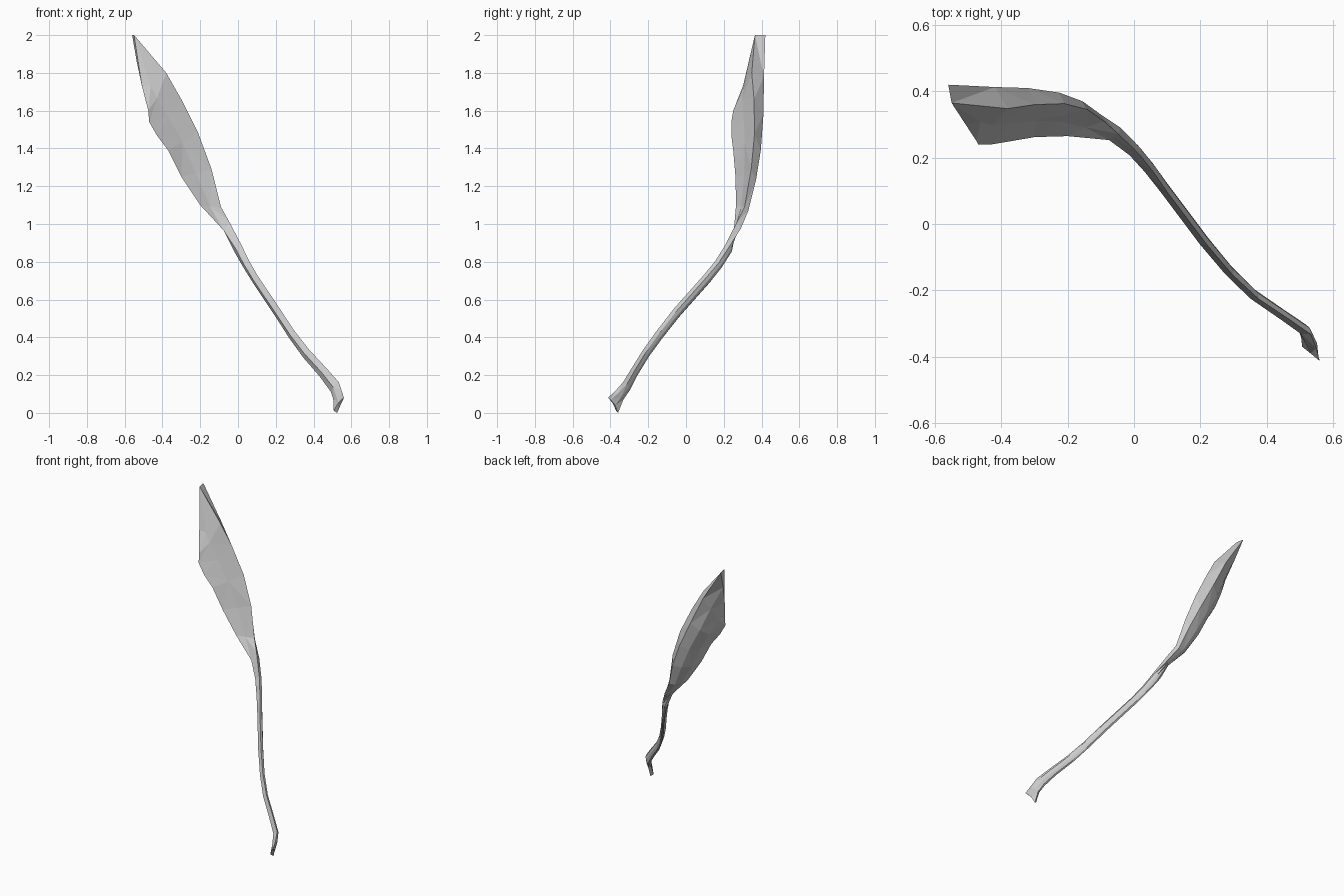
import bpy, bmesh
from math import cos, sin, radians
from mathutils import Vector as V

# Stem: centre line (foot to blade), half width, half thickness, twist towards blade
stem = [((0.512, -0.318, 0.138), 0.036, 0.016, 0.0),
        ((0.45, -0.275, 0.215), 0.031, 0.015, 0.0),
        ((0.36, -0.213, 0.315), 0.029, 0.015, 0.0),
        ((0.285, -0.14, 0.415), 0.028, 0.015, 0.0),
        ((0.21, -0.05, 0.53), 0.028, 0.016, 0.0),
        ((0.09, 0.11, 0.71), 0.028, 0.016, 0.0),
        ((0.045, 0.17, 0.785), 0.028, 0.018, 0.05),
        ((0.00, 0.222, 0.87), 0.030, 0.020, 0.1)]

# Blade stations: front-left edge, right edge, back ridge
blade = [((-0.075, 0.253, 0.965), (-0.048, 0.272, 1.015), (-0.04, 0.29, 0.975)),
         ((-0.20, 0.265, 1.10), (-0.09, 0.31, 1.09), (-0.10, 0.33, 1.07)),
         ((-0.30, 0.262, 1.25), (-0.14, 0.345, 1.29), (-0.155, 0.37, 1.23)),
         ((-0.37, 0.25, 1.39), (-0.21, 0.363, 1.48), (-0.225, 0.396, 1.39)),
         ((-0.43, 0.24, 1.47), (-0.30, 0.36, 1.66), (-0.32, 0.41, 1.58)),
         ((-0.47, 0.24, 1.54), (-0.38, 0.348, 1.80), (-0.42, 0.413, 1.78)),
         ((-0.475, 0.25, 1.60), (-0.55, 0.365, 2.0), (-0.56, 0.42, 2.0))]


def stem_ring(i):
    c, w, t, twist = stem[i]
    d = (V(stem[min(i + 1, len(stem) - 1)][0]) - V(stem[max(i - 1, 0)][0])).normalized()
    h = V((0, 0, 1)).lerp(V((0.8, 0.4, 0)), twist)
    side = (h - d * h.dot(d)).normalized()
    back = d.cross(side)
    return [V(c) + side * w * cos(radians(a)) + back * t * sin(radians(a))
            for a in (180, 270, 0, 60, 100, 140)]


def blade_ring(station, bulge):
    a, b, c = map(V, station)
    out = V((-0.45, 0.8, -0.3)) * bulge
    mid = (a + b) / 2 + V((-0.13, 0.24, -0.09)) * min(bulge, 0.02)
    return [a, mid, b, c, c.lerp(a, 0.33) + out, c.lerp(a, 0.67) + out]


# Foot: flared, notched end
foot = [[V(p) for p in ((0.507, -0.37, 0.012), (0.532, -0.39, 0.055), (0.56, -0.413, 0.08),
                        (0.556, -0.398, 0.068), (0.542, -0.375, 0.04), (0.525, -0.36, 0.0))],
        [V(p) for p in ((0.504, -0.342, 0.075), (0.518, -0.362, 0.095), (0.55, -0.375, 0.115),
                        (0.552, -0.36, 0.105), (0.54, -0.342, 0.085), (0.522, -0.332, 0.07))]]
rings = foot + [stem_ring(i) for i in range(len(stem))]
rings += [blade_ring(s, b) for s, b in zip(blade, (0.0, 0.018, 0.033, 0.038, 0.035, 0.022, 0.0))]

# Ragged notch in the blade end
rings[-1][1] += V((0.05, 0.0, -0.07))
for k in (4, 5):
    rings[-1][k] += V((-0.006, -0.004, 0.0))

# Skin the rings into one closed body
bm = bmesh.new()
loops = [[bm.verts.new(p) for p in r] for r in rings]
for r0, r1 in zip(loops, loops[1:]):
    for k in range(6):
        n = (k + 1) % 6
        bm.faces.new((r0[k], r0[n], r1[n], r1[k]))
bm.faces.new(loops[0][::-1])
bm.faces.new(loops[-1])
bmesh.ops.triangulate(bm, faces=bm.faces[:])
bmesh.ops.recalc_face_normals(bm, faces=bm.faces[:])
mesh = bpy.data.meshes.new("stemmed_blade")
bm.to_mesh(mesh)
bm.free()
obj = bpy.data.objects.new("stemmed_blade", mesh)
bpy.context.collection.objects.link(obj)
